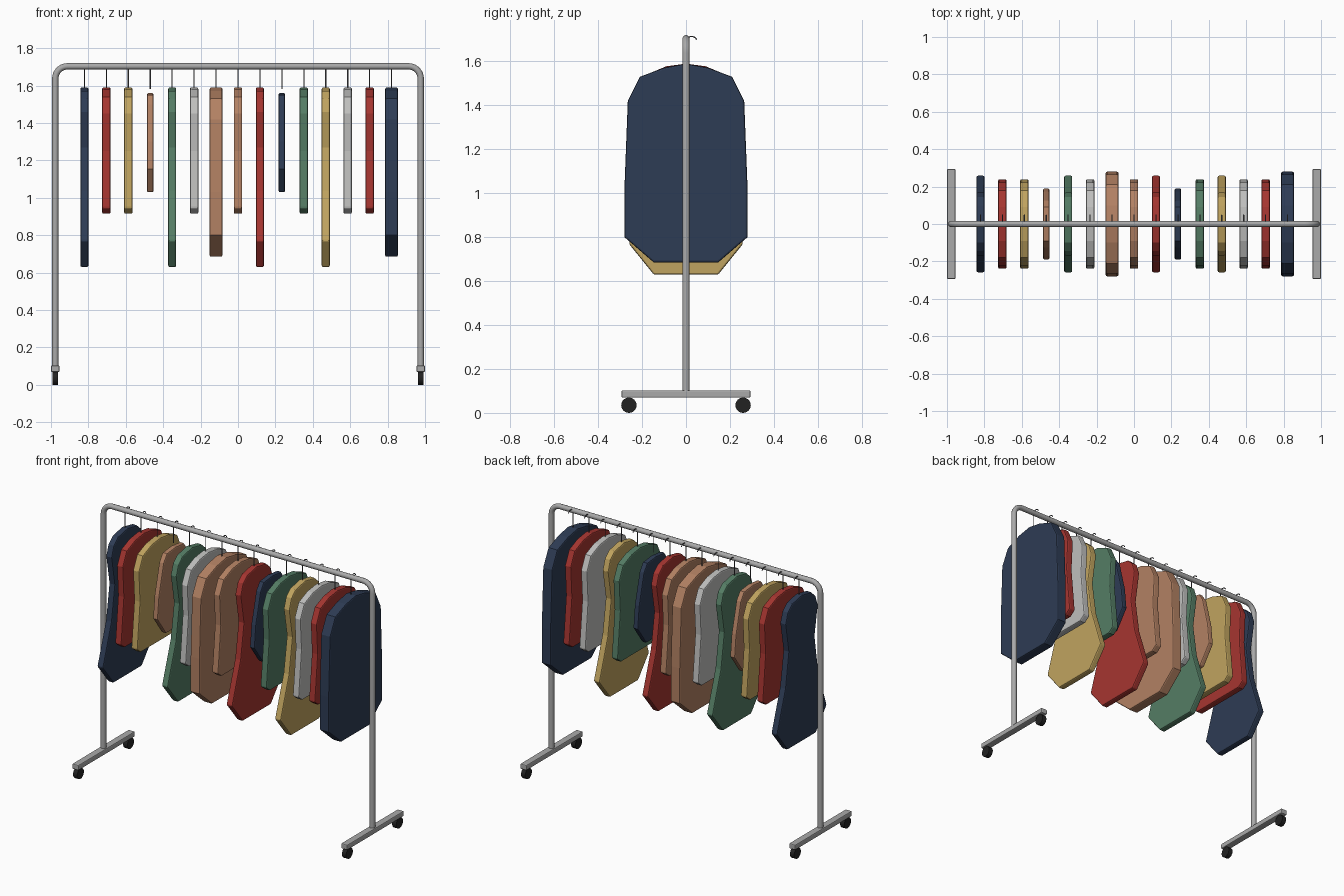
import bpy, bmesh, math
from mathutils import Vector, Matrix

if "Cube" in bpy.data.objects:
    bpy.data.objects.remove(bpy.data.objects["Cube"], do_unlink=True)


def material(name, rgb, metallic=0.0):
    m = bpy.data.materials.new(name)
    m.use_nodes = True
    m.diffuse_color = (*rgb, 1)
    m.node_tree.nodes["Principled BSDF"].inputs["Base Color"].default_value = (*rgb, 1)
    return m


NAVY = material("navy cloth", (0.027, 0.045, 0.09))
RED = material("red cloth", (0.38, 0.036, 0.03))
SAND = material("sand cloth", (0.53, 0.37, 0.115))
TAN = material("tan cloth", (0.45, 0.22, 0.125))
GREEN = material("green cloth", (0.09, 0.205, 0.13))
WHITE = material("pale grey cloth", (0.52, 0.52, 0.51))
STEEL = material("steel", (0.4, 0.4, 0.4))
WIRE = material("hanger wire", (0.12, 0.12, 0.13))
RUBBER = material("black rubber", (0.016, 0.016, 0.016))


def finish(name, bm, mat, bevel=0.0, smooth=False):
    """Turn a bmesh into an object, with optional bevel and smooth shading."""
    bmesh.ops.recalc_face_normals(bm, faces=bm.faces)
    mesh = bpy.data.meshes.new(name)
    bm.to_mesh(mesh)
    bm.free()
    mesh.materials.append(mat)
    ob = bpy.data.objects.new(name, mesh)
    bpy.context.collection.objects.link(ob)
    if bevel:
        mod = ob.modifiers.new("bevel", 'BEVEL')
        mod.width, mod.segments = bevel, 2
        mod.limit_method, mod.angle_limit = 'ANGLE', math.radians(50)
    if smooth:
        select(ob)
        bpy.ops.object.shade_smooth_by_angle(angle=math.radians(40))
    return ob


def select(ob):
    bpy.ops.object.select_all(action='DESELECT')
    ob.select_set(True)
    bpy.context.view_layer.objects.active = ob


def tube(name, points, radius, mat, sides):
    """Round tube swept along a path."""
    cu = bpy.data.curves.new(name, 'CURVE')
    cu.dimensions = '3D'
    cu.bevel_depth, cu.use_fill_caps = radius, True
    cu.bevel_resolution = sides // 4 - 1
    sp = cu.splines.new('POLY')
    sp.points.add(len(points) - 1)
    for p, co in zip(sp.points, points):
        p.co = (*co, 1)
    cu.materials.append(mat)
    ob = bpy.data.objects.new(name, cu)
    bpy.context.collection.objects.link(ob)
    select(ob)
    bpy.ops.object.convert(target='MESH')
    bpy.ops.object.shade_smooth_by_angle(angle=math.radians(40))


def garment(name, x, outline, width, mat):
    """Half outline (y, z) from top centre down, mirrored and given thickness."""
    loop = outline + [(-y, z) for y, z in reversed(outline) if y > 0]
    bm = bmesh.new()
    face = bm.faces.new([bm.verts.new((x - width / 2, y, z)) for y, z in loop])
    new = bmesh.ops.extrude_face_region(bm, geom=[face])["geom"]
    bmesh.ops.translate(bm, vec=(width, 0, 0),
                        verts=[v for v in new if isinstance(v, bmesh.types.BMVert)])
    finish(name, bm, mat, bevel=0.008)


# Frame: two posts and a top rail in one bent tube
POST, RAIL, BEND = 0.977, 1.703, 0.065
path = [(-POST, 0, 0.09)]
for i in range(9):
    a = math.pi - i * math.pi / 16
    path.append((-POST + BEND + BEND * math.cos(a), 0, RAIL - BEND + BEND * math.sin(a)))
path += [(-x, y, z) for x, y, z in reversed(path)]
tube("frame_tube", path, 0.017, STEEL, 16)

# Feet and wheels
for side, sx in (("right", -1), ("left", 1)):
    bm = bmesh.new()
    bmesh.ops.create_cube(bm, size=1)
    bmesh.ops.scale(bm, vec=(0.046, 0.588, 0.034), verts=bm.verts)
    bmesh.ops.translate(bm, vec=(sx * POST, 0, 0.086), verts=bm.verts)
    finish(side + "_foot_bar", bm, STEEL, bevel=0.006)
    for end, sy in (("front", -1), ("back", 1)):
        bm = bmesh.new()
        bmesh.ops.create_cone(bm, cap_ends=True, segments=24, radius1=0.035,
                              radius2=0.035, depth=0.03)
        bmesh.ops.rotate(bm, matrix=Matrix.Rotation(math.pi / 2, 3, 'Y'), verts=bm.verts)
        bmesh.ops.translate(bm, vec=(sx * POST, sy * 0.26, 0.035), verts=bm.verts)
        finish(f"{side}_{end}_wheel", bm, RUBBER, smooth=True)

# Garment cuts: half outline and thickness
CUTS = {
    "dress": ([(0, 1.59), (0.1, 1.57), (0.145, 1.53), (0.168, 1.46), (0.135, 1.27),
               (0.17, 1.04), (0.26, 0.77), (0.147, 0.63)], 0.043),
    "shirt": ([(0, 1.59), (0.09, 1.578), (0.18, 1.54), (0.222, 1.45), (0.21, 1.25),
               (0.24, 0.945), (0.2, 0.915)], 0.045),
    "top": ([(0, 1.56), (0.09, 1.55), (0.125, 1.5), (0.175, 1.3), (0.19, 1.155),
             (0.1, 1.03)], 0.035),
    "coat": ([(0, 1.59), (0.1, 1.572), (0.21, 1.53), (0.265, 1.42), (0.28, 1.03),
              (0.28, 0.8), (0.147, 0.685)], 0.068),
}
RACK = [("dress", NAVY), ("shirt", RED), ("shirt", SAND), ("top", TAN), ("dress", GREEN),
        ("shirt", WHITE), ("coat", TAN), ("shirt", TAN), ("dress", RED), ("top", NAVY),
        ("shirt", GREEN), ("dress", SAND), ("shirt", WHITE), ("shirt", RED), ("coat", NAVY)]

# Garments evenly spaced along the rail, each on a wire hook
for i, (cut, mat) in enumerate(RACK):
    x = (i - 7) * 0.1173
    outline, width = CUTS[cut]
    garment(f"{cut}_{i + 1}", x, outline, width, mat)
    hook = [(x, 0, 1.583)]
    for k in range(9):
        a = math.pi * (1 - k / 8 * 0.9)
        hook.append((x, 0.025 + 0.025 * math.cos(a), 1.692 + 0.022 * math.sin(a)))
    tube(f"hanger_hook_{i + 1}", hook, 0.003, WIRE, 8)
